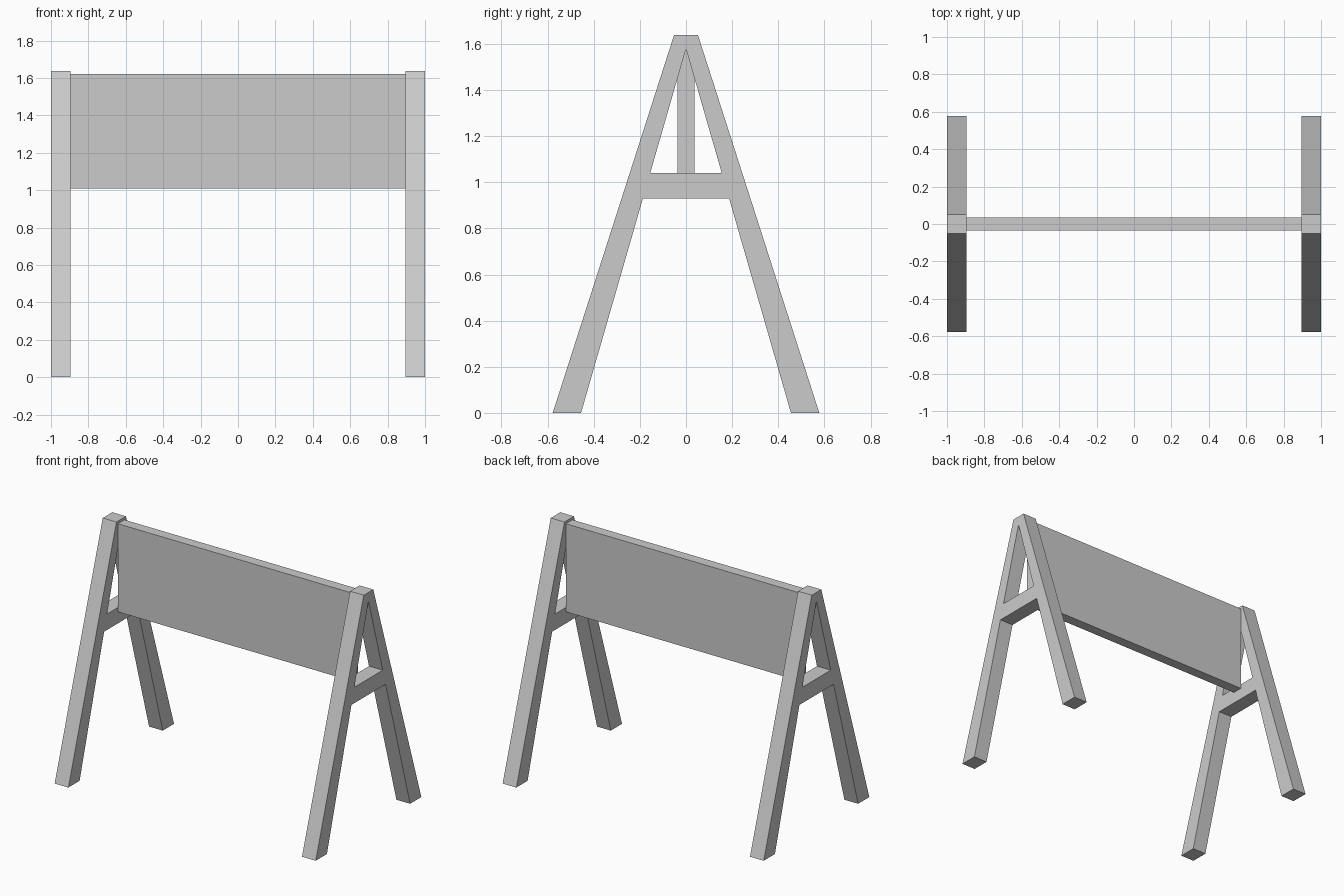
import bpy

if "Cube" in bpy.data.objects:
    bpy.data.objects.remove(bpy.data.objects["Cube"])

X_IN, X_OUT = 0.895, 1.0


def extrude_profile(name, pts, x0, x1):
    """Prism from a (y, z) outline, extruded along x."""
    n = len(pts)
    verts = [(x, y, z) for x in (x0, x1) for y, z in pts]
    faces = [tuple(reversed(range(n))), tuple(range(n, 2 * n))]
    faces += [(i, (i + 1) % n, n + (i + 1) % n, n + i) for i in range(n)]
    mesh = bpy.data.meshes.new(name)
    mesh.from_pydata(verts, [], faces)
    obj = bpy.data.objects.new(name, mesh)
    bpy.context.collection.objects.link(obj)
    return obj


def inner_y(z):
    """Inner leg edge at height z."""
    return 0.455 * (1 - z / 1.578)


# Splayed leg pairs: one A-shaped outline, no inner bar
legs = [(-0.578, 0), (-0.455, 0), (0, 1.578), (0.455, 0),
        (0.578, 0), (0.052, 1.638), (-0.052, 1.638)]

# Crossbar fitted between the legs
z0, z1 = 0.93, 1.04
bar = [(-inner_y(z0), z0), (inner_y(z0), z0),
       (inner_y(z1), z1), (-inner_y(z1), z1)]

for side, x0, x1 in (("left", -X_OUT, -X_IN), ("right", X_IN, X_OUT)):
    extrude_profile(f"{side}_legs", legs, x0, x1)
    extrude_profile(f"{side}_crossbar", bar, x0, x1)

# Barrier board spanning the two frames
board = [(-0.036, 1.01), (0.036, 1.01), (0.036, 1.62), (-0.036, 1.62)]
extrude_profile("board", board, -X_IN, X_IN)
